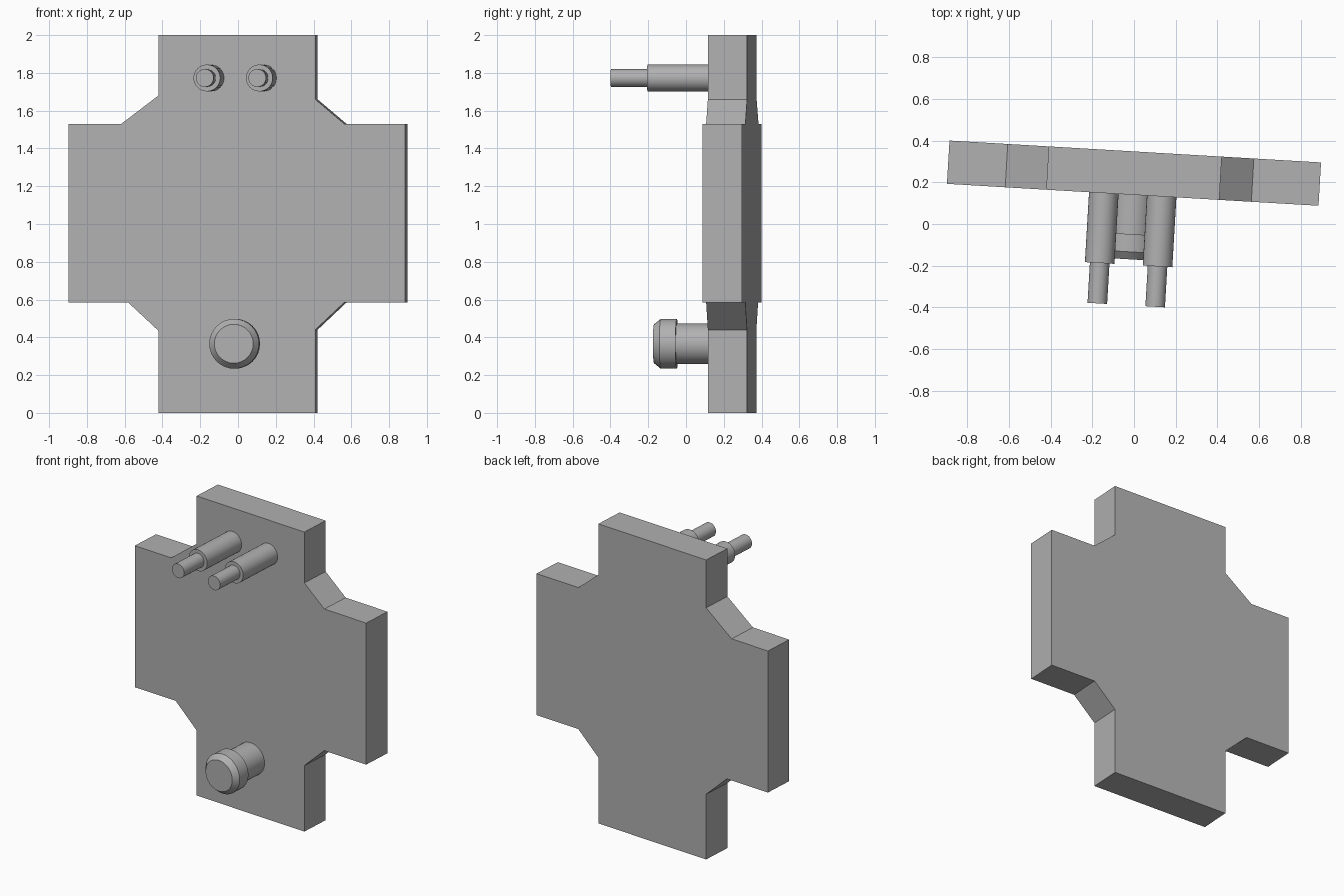
import bpy, bmesh
from math import radians, cos, sin, pi
from mathutils import Matrix

if "Cube" in bpy.data.objects:
    bpy.data.objects.remove(bpy.data.objects["Cube"])

# Everything is modelled square, then turned slightly about z
PLACE = Matrix.Translation((0, 0.244, 0)) @ Matrix.Rotation(radians(-3.37), 4, 'Z')

# Darker grey shared by all parts
grey = bpy.data.materials.new("dark_grey")
grey.diffuse_color = (0.44, 0.44, 0.44, 1)
grey.use_nodes = True
grey.node_tree.nodes["Principled BSDF"].inputs["Base Color"].default_value = grey.diffuse_color


def finish(bm, name, smooth=False):
    bmesh.ops.recalc_face_normals(bm, faces=bm.faces)
    mesh = bpy.data.meshes.new(name)
    bm.to_mesh(mesh)
    bm.free()
    mesh.materials.append(grey)
    ob = bpy.data.objects.new(name, mesh)
    bpy.context.collection.objects.link(ob)
    ob.matrix_world = PLACE
    if smooth:
        bpy.ops.object.select_all(action='DESELECT')
        ob.select_set(True)
        bpy.context.view_layer.objects.active = ob
        bpy.ops.object.shade_smooth_by_angle(angle=radians(30))
    return ob


def lathe(name, x, z, profile, segments=32):
    """Closed turned part along y; profile is (y, radius) from plate to tip."""
    bm = bmesh.new()
    rings = []
    for y, r in profile:
        rings.append([bm.verts.new((x + r * cos(2 * pi * i / segments), y,
                                    z + r * sin(2 * pi * i / segments)))
                      for i in range(segments)])
    for a, b in zip(rings, rings[1:]):
        for i in range(segments):
            j = (i + 1) % segments
            bm.faces.new((a[i], a[j], b[j], b[i]))
    bm.faces.new(rings[0])
    bm.faces.new(rings[-1])
    return finish(bm, name, smooth=True)


# Cross-shaped plate with sloped inner corners
outline = [(-0.416, 0), (0.416, 0), (0.416, 0.44), (0.57, 0.585),
           (0.893, 0.585), (0.893, 1.53), (0.57, 1.53), (0.416, 1.66),
           (0.416, 2), (-0.416, 2), (-0.416, 1.68), (-0.613, 1.53),
           (-0.893, 1.53), (-0.893, 0.585), (-0.577, 0.585), (-0.416, 0.435)]
HALF = 0.104
bm = bmesh.new()
face = bm.faces.new([bm.verts.new((x, -HALF, z)) for x, z in outline])
ext = bmesh.ops.extrude_face_region(bm, geom=[face])
bmesh.ops.translate(bm, vec=(0, 2 * HALF, 0),
                    verts=[g for g in ext['geom'] if isinstance(g, bmesh.types.BMVert)])
finish(bm, "cross_plate")

# Pair of stepped pins near the top
for side, x in (("left", -0.139), ("right", 0.139)):
    lathe(side + "_stepped_pin", x, 1.773,
          [(-0.09, 0.071), (-0.44, 0.071), (-0.44, 0.047), (-0.634, 0.047)])

# Chamfered knob near the bottom
lathe("lower_knob", 0.002, 0.366,
      [(-0.09, 0.107), (-0.293, 0.107), (-0.293, 0.132),
       (-0.378, 0.132), (-0.414, 0.103)])
